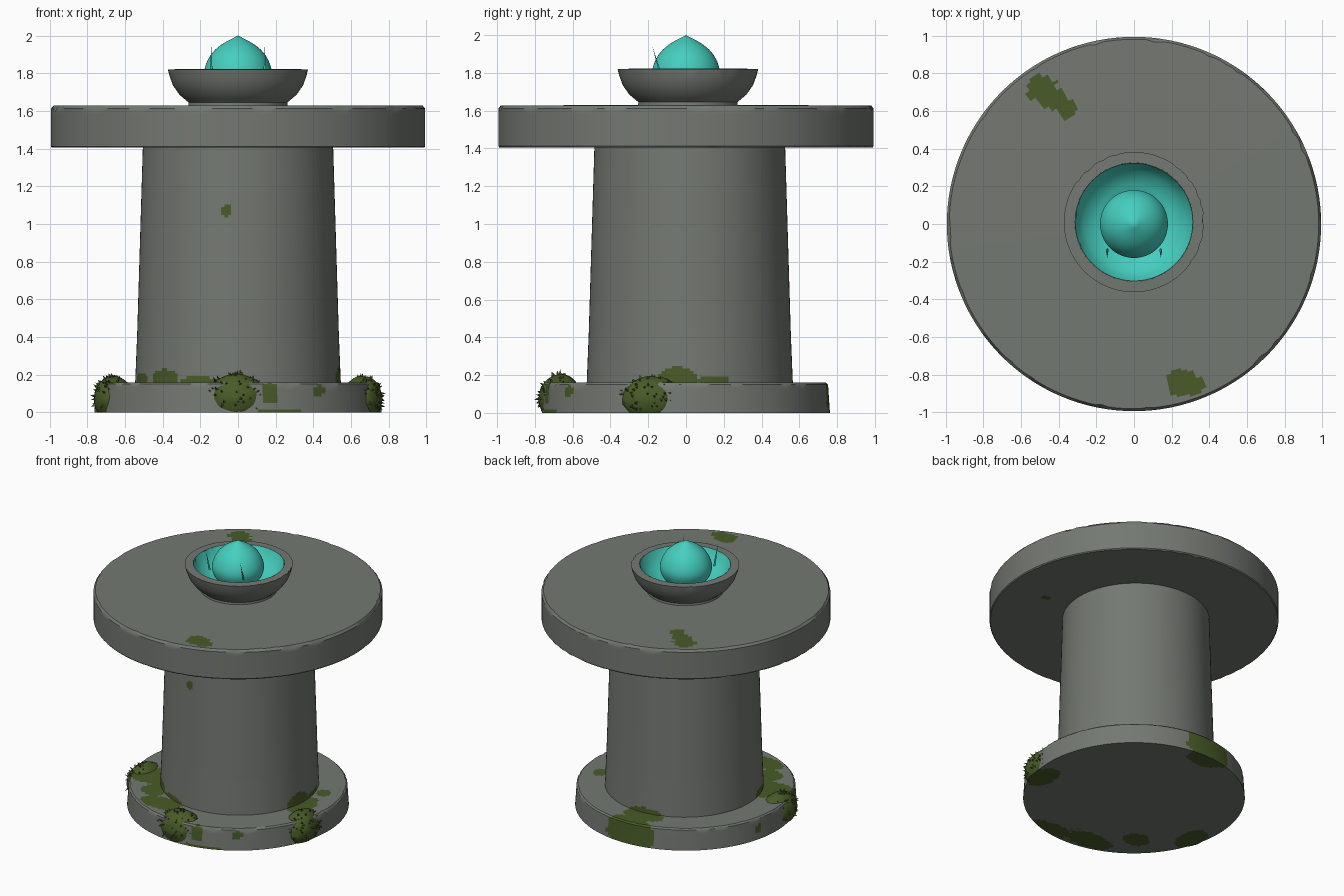
import bpy, bmesh, math, random
from mathutils import Vector, noise

if "Cube" in bpy.data.objects:
    bpy.data.objects.remove(bpy.data.objects["Cube"])

random.seed(4)


def material(name, rgb):
    m = bpy.data.materials.new(name)
    m.diffuse_color = (*rgb, 1)
    m.use_nodes = True
    m.node_tree.nodes["Principled BSDF"].inputs["Base Color"].default_value = m.diffuse_color
    return m


STONE = material("grey stone", (0.175, 0.19, 0.168))
MOSS = material("moss green", (0.065, 0.105, 0.02))
GLOW = material("turquoise crystal", (0.06, 0.62, 0.52))


def finish(bm, name, mats, angle=30):
    bmesh.ops.recalc_face_normals(bm, faces=bm.faces)
    me = bpy.data.meshes.new(name)
    bm.to_mesh(me)
    bm.free()
    ob = bpy.data.objects.new(name, me)
    bpy.context.collection.objects.link(ob)
    for m in mats:
        me.materials.append(m)
    bpy.ops.object.select_all(action='DESELECT')
    ob.select_set(True)
    bpy.context.view_layer.objects.active = ob
    bpy.ops.object.shade_smooth_by_angle(angle=math.radians(angle))
    return ob


def lathe(profile, step, segs=180, cy=0.0, chips=()):
    """Spin a (radius, z) profile; long spans are split into fine rings.
    chips lists profile points whose ring gets small random nicks."""
    pts = []
    for i, (a, b) in enumerate(zip(profile, profile[1:])):
        n = max(1, round(math.dist(a, b) / step))
        for k in range(n):
            t = k / n
            pts.append((a[0] + (b[0] - a[0]) * t, a[1] + (b[1] - a[1]) * t, k == 0 and i in chips))
    pts.append((*profile[-1], False))
    bm = bmesh.new()
    rings = []
    for r, z, chipped in pts:
        if r < 1e-5:
            rings.append([bm.verts.new((0, cy, z))] * segs)
            continue
        ring = []
        for s in range(segs):
            a = math.tau * s / segs
            rr = r - (random.uniform(0.002, 0.009) if chipped and random.random() < 0.15 else 0)
            ring.append(bm.verts.new((rr * math.cos(a), rr * math.sin(a) + cy, z)))
        rings.append(ring)
    for lo, hi in zip(rings, rings[1:]):
        for s in range(segs):
            t = (s + 1) % segs
            vs = list(dict.fromkeys((lo[s], lo[t], hi[t], hi[s])))
            bm.faces.new(vs)
    return bm


def paint_moss(bm, patches):
    """Faces inside any wobbly ellipsoid (centre, radii) become moss."""
    for f in bm.faces:
        c = f.calc_center_median()
        wob = 1 + 0.3 * noise.noise(c * 11)
        for (x, y, z), (rx, ry, rz) in patches:
            d = ((c.x - x) / rx) ** 2 + ((c.y - y) / ry) ** 2 + ((c.z - z) / rz) ** 2
            if d < wob:
                f.material_index = 1
                break


# Round base with moss creeping over its top, side and underside
bm = lathe([(0, 0), (0.762, 0), (0.752, 0.15), (0.742, 0.16), (0.45, 0.16)], 0.016, chips=(2, 3))
paint_moss(bm, [
    ((-0.05, 0.76, 0.07), (0.19, 0.14, 0.15)), ((-0.06, 0.60, 0.16), (0.15, 0.09, 0.04)),
    ((-0.56, -0.24, 0.16), (0.15, 0.13, 0.05)), ((-0.24, -0.57, 0.16), (0.16, 0.09, 0.05)),
    ((-0.40, -0.42, 0.16), (0.10, 0.10, 0.04)), ((0.57, -0.04, 0.16), (0.09, 0.13, 0.05)),
    ((0.58, 0.20, 0.16), (0.05, 0.06, 0.03)), ((0.43, -0.62, 0.11), (0.035, 0.035, 0.03)),
    ((-0.73, 0.18, 0.08), (0.04, 0.03, 0.03)), ((0.17, -0.72, 0.10), (0.05, 0.06, 0.06)),
    ((-0.15, -0.64, 0), (0.17, 0.09, 0.03)), ((0.17, -0.69, 0), (0.16, 0.07, 0.03)),
    ((-0.38, -0.43, 0), (0.10, 0.08, 0.03)), ((-0.67, -0.18, 0), (0.09, 0.14, 0.03)),
    ((0.66, -0.18, 0), (0.09, 0.14, 0.03)),
])
finish(bm, "base", [STONE, MOSS])

# Tapered column
bm = lathe([(0.546, 0.15), (0.535, 0.42), (0.505, 1.41)], 0.014, cy=0.02)
paint_moss(bm, [
    ((-0.06, -0.49, 1.07), (0.024, 0.05, 0.038)),
    ((-0.39, -0.36, 0.18), (0.10, 0.10, 0.05)), ((-0.22, -0.48, 0.165), (0.12, 0.08, 0.025)),
    ((0.545, -0.05, 0.18), (0.06, 0.11, 0.065)), ((0.53, 0.15, 0.17), (0.06, 0.09, 0.03)),
    ((-0.06, 0.56, 0.16), (0.13, 0.06, 0.04)), ((-0.52, -0.16, 0.17), (0.06, 0.10, 0.04)),
])
finish(bm, "column", [STONE, MOSS])

# Wide top slab
bm = lathe([(0, 1.405), (0.988, 1.405), (0.993, 1.412), (0.993, 1.612), (0.98, 1.628), (0, 1.63)],
           0.016, chips=(1, 3, 4))
paint_moss(bm, [
    ((-0.49, 0.72, 1.63), (0.08, 0.075, 0.03)), ((-0.43, 0.66, 1.63), (0.07, 0.06, 0.03)),
    ((-0.36, 0.61, 1.63), (0.055, 0.055, 0.03)),
    ((0.25, -0.84, 1.63), (0.085, 0.075, 0.03)), ((0.32, -0.86, 1.63), (0.055, 0.05, 0.03)),
    ((0.67, -0.14, 1.405), (0.035, 0.03, 0.03)),
])
finish(bm, "top_slab", [STONE, MOSS])

# Bowl: stone outside and rim, turquoise lining
bm = lathe([(0.265, 1.62), (0.262, 1.645), (0.31, 1.685), (0.345, 1.735), (0.365, 1.79),
            (0.372, 1.82), (0.312, 1.822)], 0.03, segs=96, cy=0.01, chips=(5,))
finish(bm, "bowl", [STONE])
bm = lathe([(0.316, 1.8222), (0.30, 1.785), (0.27, 1.74), (0.22, 1.70), (0.15, 1.67), (0, 1.655)],
           0.03, segs=96, cy=0.01, chips=(0,))
finish(bm, "bowl_lining", [GLOW])

# Teardrop crystal: round below, pointed above
drop = [(0.18 * math.sin(a), 1.81 - 0.165 * math.cos(a))
        for a in (math.pi / 2 * i / 10 for i in range(11))]
drop += [(0.174, 1.835), (0.163, 1.866), (0.145, 1.897), (0.121, 1.925), (0.091, 1.95),
         (0.057, 1.971), (0.025, 1.987), (0, 2.0)]
finish(lathe(drop, 0.05, segs=64), "teardrop_crystal", [GLOW], 50)

# Two thin shards standing in front of the drop
bm = bmesh.new()
for s in (-1, 1):
    base = [bm.verts.new(p) for p in ((s * 0.134, -0.135, 1.79), (s * 0.150, -0.14, 1.79),
                                      (s * 0.142, -0.128, 1.79))]
    tip = bm.verts.new((s * 0.142, -0.178, 1.94))
    bm.faces.new(base)
    for i in range(3):
        bm.faces.new((base[i], base[(i + 1) % 3], tip))
finish(bm, "crystal_shards", [GLOW])


# Bushy moss clumps, cut flat at the ground, with bristles on the outer side
def moss_clump(name, centre, radii):
    c, rad = Vector(centre), Vector(radii)
    out = Vector((c.x, c.y, 0)).normalized()
    bm = bmesh.new()
    bmesh.ops.create_icosphere(bm, subdivisions=4, radius=1)
    body = list(bm.verts)
    for v in body:
        v.co = c + v.co * rad * (1 + 0.04 * noise.noise(v.co * 3 + c * 9))
    bm.normal_update()
    spots = [(v.co.copy(), v.normal.copy()) for v in body
             if v.co.z > 0.02 and v.normal.dot(out) > -0.3]
    for p, n in random.sample(spots, 60):
        side = n.orthogonal().normalized()
        up = n.cross(side)
        w, h = random.uniform(0.007, 0.012), random.uniform(0.012, 0.026)
        ring = [bm.verts.new(p - n * 0.004 + (side * math.cos(a) + up * math.sin(a)) * w)
                for a in (0, math.tau / 3, 2 * math.tau / 3)]
        tip = bm.verts.new(p + n * h + Vector((0, 0, random.uniform(-0.01, 0.004))))
        for i in range(3):
            bm.faces.new((ring[i], ring[(i + 1) % 3], tip))
    cut = bmesh.ops.bisect_plane(bm, geom=bm.verts[:] + bm.edges[:] + bm.faces[:],
                                 plane_co=(0, 0, 0), plane_no=(0, 0, -1), clear_outer=True)
    edges = [e for e in cut["geom_cut"] if isinstance(e, bmesh.types.BMEdge)]
    bmesh.ops.holes_fill(bm, edges=edges)
    finish(bm, name, [MOSS], 40)


moss_clump("front_moss_clump", (-0.01, -0.665, 0.075), (0.165, 0.115, 0.128))
moss_clump("left_moss_clump", (-0.66, -0.17, 0.07), (0.105, 0.16, 0.125))
moss_clump("right_moss_clump", (0.66, -0.18, 0.07), (0.105, 0.16, 0.125))
